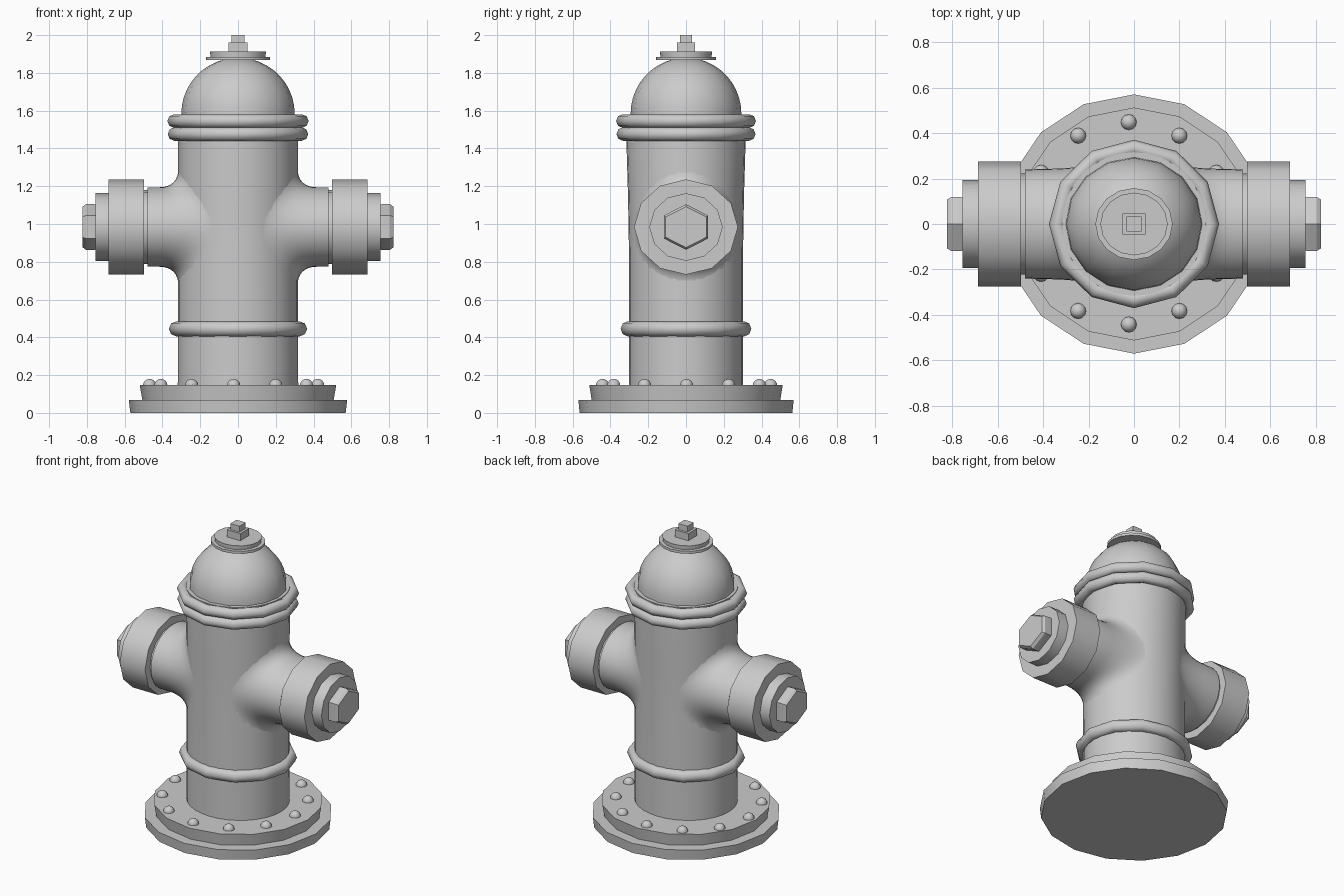
import bpy, bmesh, math
from mathutils import Vector

if "Cube" in bpy.data.objects:
    bpy.data.objects.remove(bpy.data.objects["Cube"])

ARM_Z = 0.984


def finish(obj, angle=40):
    obj.data.shade_smooth()
    obj.data.set_sharp_from_angle(angle=math.radians(angle))
    return obj


def loft(name, rings, angle=40):
    """Skin a list of closed rings and cap both ends."""
    bm = bmesh.new()
    vs = [[bm.verts.new(p) for p in ring] for ring in rings]
    n = len(vs[0])
    for a, b in zip(vs, vs[1:]):
        for i in range(n):
            j = (i + 1) % n
            bm.faces.new((a[i], a[j], b[j], b[i]))
    bm.faces.new(vs[0])
    bm.faces.new(vs[-1])
    bmesh.ops.recalc_face_normals(bm, faces=bm.faces)
    me = bpy.data.meshes.new(name)
    bm.to_mesh(me)
    bm.free()
    obj = bpy.data.objects.new(name, me)
    bpy.context.collection.objects.link(obj)
    return finish(obj, angle)


def angles(n, start=0.0):
    return [start + 2 * math.pi * i / n for i in range(n)]


def upright(name, profile, n, start=0.0, angle=40):
    """Vertical turned part; profile rows are (x radius, y radius, z)."""
    return loft(name, [[(rx * math.cos(a), ry * math.sin(a), z)
                        for a in angles(n, start)] for rx, ry, z in profile], angle)


def sideways(name, side, profile, n, angle=40):
    """Turned part along x; profile rows are (x, y radius, z radius)."""
    return loft(name, [[(side * x, ry * math.sin(a), ARM_Z + rz * math.cos(a))
                        for a in angles(n)] for x, ry, rz in profile], angle)


def body_x(y):
    return 0.317 * math.sqrt(max(0.0, 1 - (y / 0.304) ** 2))


# Stepped base plate
upright("base_lower", [(0.57, 0.563, 0), (0.578, 0.57, 0.068)], 16)
upright("base_upper", [(0.505, 0.498, 0.06), (0.52, 0.512, 0.147)], 16)

# Ring of round bolts
for i, a in enumerate(angles(12)):
    bpy.ops.mesh.primitive_uv_sphere_add(
        segments=12, ring_count=8, radius=0.035,
        location=(-0.023 + 0.445 * math.cos(a), 0.003 + 0.445 * math.sin(a), 0.145))
    bpy.context.object.name = f"base_bolt_{i + 1}"
    finish(bpy.context.object)

# Barrel
upright("barrel", [(0.319, 0.302, 0.14), (0.318, 0.302, 0.85),
                   (0.317, 0.307, 1.15), (0.317, 0.316, 1.45), (0.317, 0.316, 1.58)], 32)

# Raised bands
for name, z, outer, minor, ys in [("lower_band", 0.445, 0.366, 0.04, 0.945),
                                  ("upper_band_1", 1.476, 0.372, 0.036, 0.99),
                                  ("upper_band_2", 1.545, 0.374, 0.036, 0.99)]:
    bpy.ops.mesh.primitive_torus_add(major_segments=12, minor_segments=8,
                                     major_radius=outer - minor, minor_radius=minor,
                                     location=(0, 0, z))
    band = bpy.context.object
    band.name = name
    band.scale.y = ys
    finish(band, 50)

# Domed bonnet
dome = [(0.3, 0.293, 1.54)]
for i in range(10):
    t = math.radians(8.5 * i)
    dome.append((0.3 * math.cos(t), 0.293 * math.cos(t), 1.585 + 0.295 * math.sin(t)))
upright("bonnet", dome, 16)

# Bonnet cap discs and square operating nut
upright("cap_disc_lower", [(0.17, 0.158, 1.868), (0.17, 0.158, 1.885)], 16)
upright("cap_disc_upper", [(0.145, 0.135, 1.88), (0.148, 0.138, 1.912)], 16)
q = math.sqrt(2)
upright("nut_lower", [(0.05 * q, 0.047 * q, 1.9), (0.05 * q, 0.047 * q, 1.96)], 4, math.pi / 4)
upright("nut_upper", [(0.034 * q, 0.033 * q, 1.95), (0.034 * q, 0.033 * q, 2.0)], 4, math.pi / 4)

# Side outlets
for label, side in (("right", 1), ("left", -1)):
    # Arm blending into the barrel with a fillet
    rings = [[] for _ in range(10)]
    for a in angles(40):
        c, s = math.cos(a), math.sin(a)
        y0, z0, y2, z2 = 0.242 * s, 0.21 * c, 0.285 * s, 0.315 * c
        p0 = Vector((0.42, y0, z0))
        p1 = Vector((body_x(y0), y0, z0))
        p2 = Vector((body_x(y2) - 0.003, y2, z2))
        rings[0].append((side * 0.48, 0.239 * s, ARM_Z + z0))
        for k in range(9):
            t = k / 8
            p = p0 * (1 - t) ** 2 + p1 * 2 * t * (1 - t) + p2 * t * t
            rings[k + 1].append((side * p.x, p.y, ARM_Z + p.z))
    loft(f"{label}_arm", rings)

    # Neck, outlet cap, flange and hexagonal nut
    sideways(f"{label}_neck", side, [(0.46, 0.222, 0.197), (0.51, 0.222, 0.197)], 16)
    sideways(f"{label}_outlet_cap", side, [(0.498, 0.275, 0.252), (0.685, 0.275, 0.252)], 12)
    sideways(f"{label}_cap_flange", side, [(0.67, 0.194, 0.179), (0.755, 0.194, 0.179)], 12)
    sideways(f"{label}_hex_nut", side, [(0.74, 0.132, 0.115), (0.76, 0.136, 0.121),
                                        (0.805, 0.136, 0.121), (0.822, 0.124, 0.108)], 6, 20)
